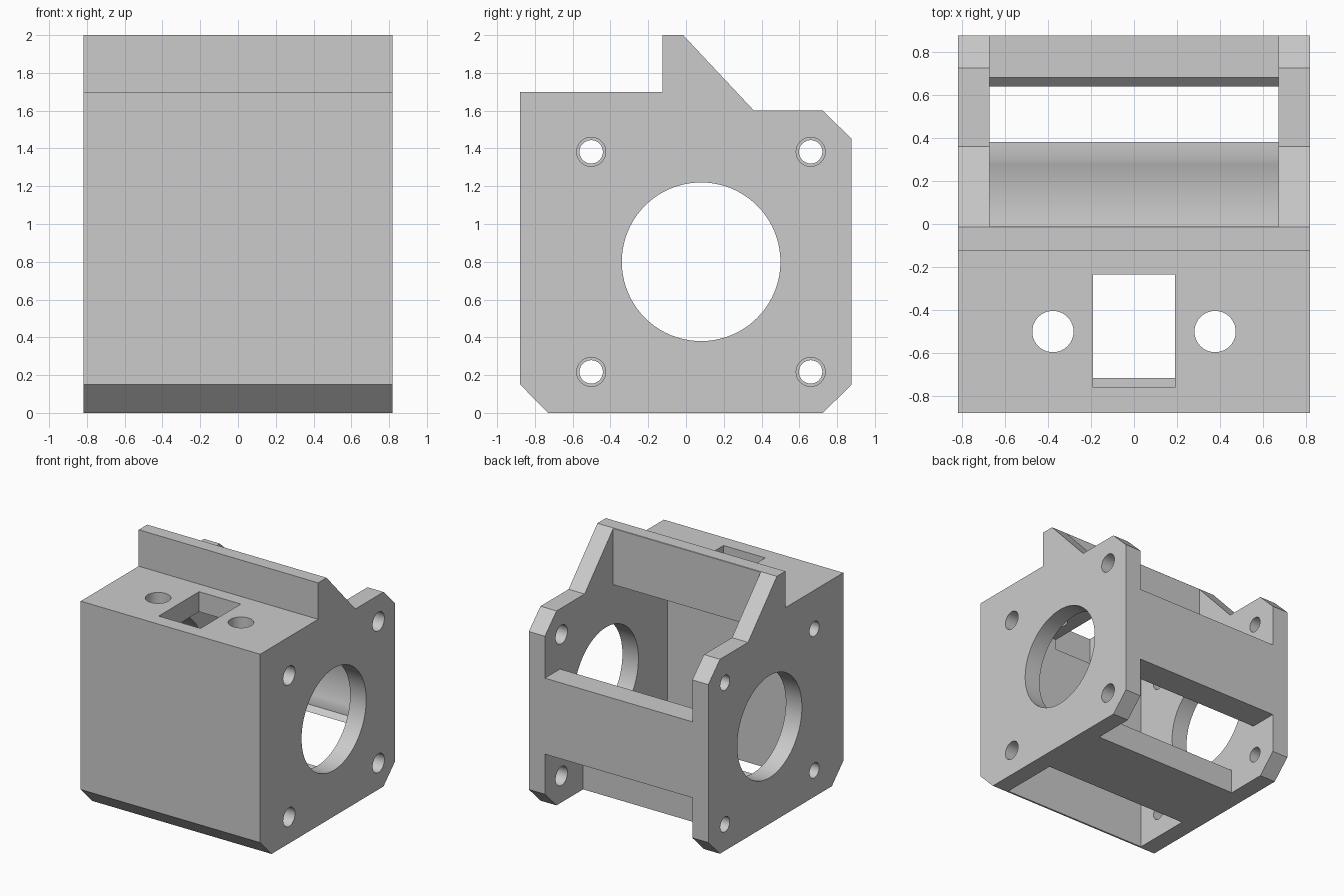
import bpy, bmesh, math
from mathutils import Matrix

cube = bpy.data.objects.get("Cube")
if cube:
    bpy.data.objects.remove(cube, do_unlink=True)

grey = bpy.data.materials.new("grey_plastic")
grey.use_nodes = True
colour = (0.6, 0.6, 0.6, 1)
grey.diffuse_color = colour
bsdf = next(n for n in grey.node_tree.nodes if n.type == 'BSDF_PRINCIPLED')
bsdf.inputs["Base Color"].default_value = colour


def finish(bm, name):
    bmesh.ops.recalc_face_normals(bm, faces=bm.faces)
    mesh = bpy.data.meshes.new(name)
    bm.to_mesh(mesh)
    bm.free()
    mesh.materials.append(grey)
    ob = bpy.data.objects.new(name, mesh)
    bpy.context.collection.objects.link(ob)
    return ob


def extrude_x(name, profile, half):
    """Extrude a (y, z) outline along x, centred on x = 0."""
    bm = bmesh.new()
    face = bm.faces.new([bm.verts.new((-half, y, z)) for y, z in profile])
    new = bmesh.ops.extrude_face_region(bm, geom=[face])["geom"]
    verts = [g for g in new if isinstance(g, bmesh.types.BMVert)]
    bmesh.ops.translate(bm, verts=verts, vec=(2 * half, 0, 0))
    return finish(bm, name)


def cylinder(name, centre, radius, depth, axis, sides):
    bm = bmesh.new()
    turn = Matrix.Rotation(math.pi / 2, 4, 'Y') if axis == 'X' else Matrix()
    bmesh.ops.create_cone(bm, cap_ends=True, segments=sides, radius1=radius,
                          radius2=radius, depth=depth,
                          matrix=Matrix.Translation(centre) @ turn)
    return finish(bm, name)


def cut(body, cutter):
    """Subtract the cutter from the body and discard it."""
    cutter.hide_render = True
    mod = body.modifiers.new("cut", 'BOOLEAN')
    mod.operation = 'DIFFERENCE'
    mod.solver = 'EXACT'
    mod.object = cutter
    bpy.context.view_layer.update()
    result = body.evaluated_get(bpy.context.evaluated_depsgraph_get())
    mesh = bpy.data.meshes.new_from_object(result)
    body.modifiers.clear()
    body.data = mesh
    bpy.data.objects.remove(cutter, do_unlink=True)


def arc(radius, start, end, steps):
    """Points around the motor axis, angles in radians in the yz plane."""
    return [(CY + radius * math.cos(start + (end - start) * i / steps),
             CZ + radius * math.sin(start + (end - start) * i / steps))
            for i in range(steps + 1)]


CY, CZ = 0.08, 0.80           # motor axis
R = 0.642                     # round clearance inside the housing
a = math.acos(0.60 / R)

# Outer silhouette of the housing
body = extrude_x("motor_mount_housing", [
    (-0.73, 0), (0.725, 0), (0.877, 0.15), (0.877, 1.45), (0.725, 1.60),
    (0.36, 1.60), (-0.015, 2.0), (-0.125, 2.0), (-0.125, 1.70),
    (-0.878, 1.70), (-0.878, 0.15)], 0.817)

# Cavity: leaves front wall, top wall, bottom block and back bar
cavity = [(-0.012, 2.2), (-0.012, 1.535), (-0.715, 1.535), (-0.715, -0.2),
          (-0.22, -0.2), (-0.22, 0.20)]
cavity += arc(R, -math.pi / 2 - a, -math.pi / 2 + a, 14)
cavity += [(0.38, 0.20), (0.38, -0.2), (1.1, -0.2), (1.1, 0.48),
           (0.64, 0.48), (0.68, 0.52)]
cavity += arc(R, -a, a, 14)
cavity += [(0.68, 1.105), (1.1, 1.105), (1.1, 2.2)]
cut(body, extrude_x("cavity_cutter", cavity, 0.671))

# Large motor opening through both side plates
cut(body, cylinder("motor_hole_cutter", (0, CY, CZ), 0.42, 3, 'X', 80))

# Screw holes: wider on the left plate, narrower on the right
for side, radius in ((1, 0.077), (-1, 0.062)):
    for y in (-0.502, 0.66):
        for z in (0.217, 1.382):
            cut(body, cylinder("screw_cutter", (side * 0.745, y, z),
                               radius, 0.3, 'X', 32))

# Rectangular window in the top, with a small ledge in the front wall
cut(body, extrude_x("window_cutter", [(-0.76, 1.45), (-0.235, 1.45),
                                      (-0.235, 1.8), (-0.76, 1.8)], 0.19))

# Two round holes beside the window
for side in (-1, 1):
    cut(body, cylinder("top_hole_cutter", (side * 0.377, -0.5, 1.62),
                       0.096, 0.4, 'Z', 40))

bpy.ops.object.select_all(action='DESELECT')
body.select_set(True)
bpy.context.view_layer.objects.active = body
bpy.ops.object.shade_smooth_by_angle(angle=math.radians(20))
